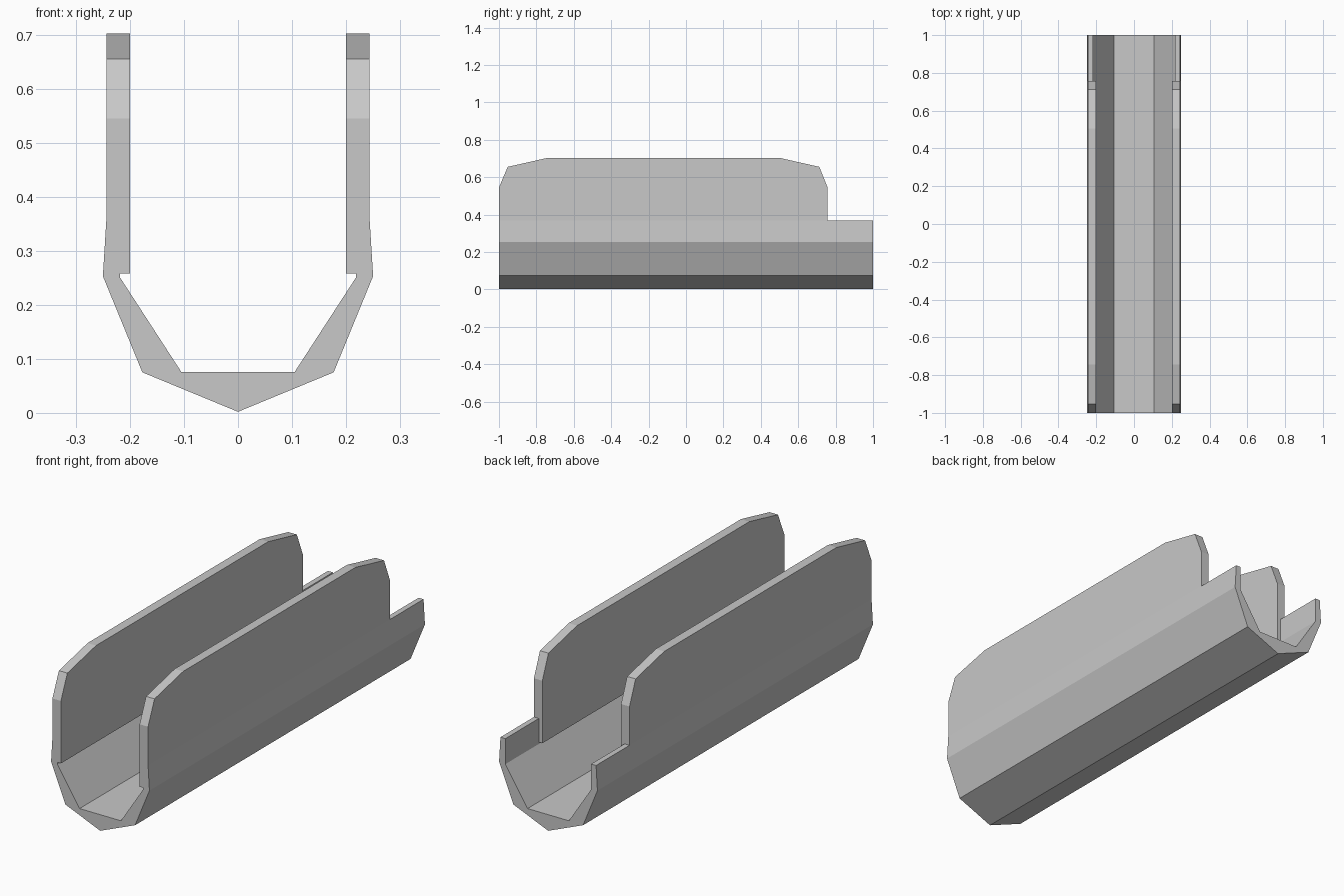
import bpy
import bmesh
from mathutils import Vector

cube = bpy.data.objects.get("Cube")
if cube:
    bpy.data.objects.remove(cube, do_unlink=True)

grey = bpy.data.materials.new("plain grey")
grey.use_nodes = True
grey.diffuse_color = (0.58, 0.58, 0.58, 1)
grey.node_tree.nodes["Principled BSDF"].inputs["Base Color"].default_value = grey.diffuse_color


def extrude_profile(name, points, offset):
    """Solid made by sweeping a closed outline along an offset."""
    bm = bmesh.new()
    face = bm.faces.new([bm.verts.new(p) for p in points])
    swept = bmesh.ops.extrude_face_region(bm, geom=[face], use_keep_orig=True)
    moved = [v for v in swept["geom"] if isinstance(v, bmesh.types.BMVert)]
    bmesh.ops.translate(bm, verts=moved, vec=Vector(offset))
    bmesh.ops.recalc_face_normals(bm, faces=bm.faces)
    mesh = bpy.data.meshes.new(name)
    bm.to_mesh(mesh)
    bm.free()
    mesh.materials.append(grey)
    obj = bpy.data.objects.new(name, mesh)
    bpy.context.collection.objects.link(obj)
    return obj


# Trough: keeled cross-section running the full length
outer = [(0.177, 0.075), (0.25, 0.253), (0.243, 0.367)]
inner = [(0.218, 0.367), (0.218, 0.25), (0.105, 0.076)]
half = outer + inner
section = [(0, 0.002)] + half + [(-x, z) for x, z in reversed(half)]
extrude_profile("trough", [(x, -1, z) for x, z in section], (0, 2, 0))

# Side walls: tall panels with clipped upper corners, stopping short of the back
wall = [(-1, 0.258), (-1, 0.545), (-0.953, 0.655), (-0.745, 0.702),
        (0.505, 0.702), (0.713, 0.655), (0.757, 0.545), (0.757, 0.258)]
for name, side in (("left_wall", 1), ("right_wall", -1)):
    extrude_profile(name, [(side * 0.2, y, z) for y, z in wall], (side * 0.043, 0, 0))
